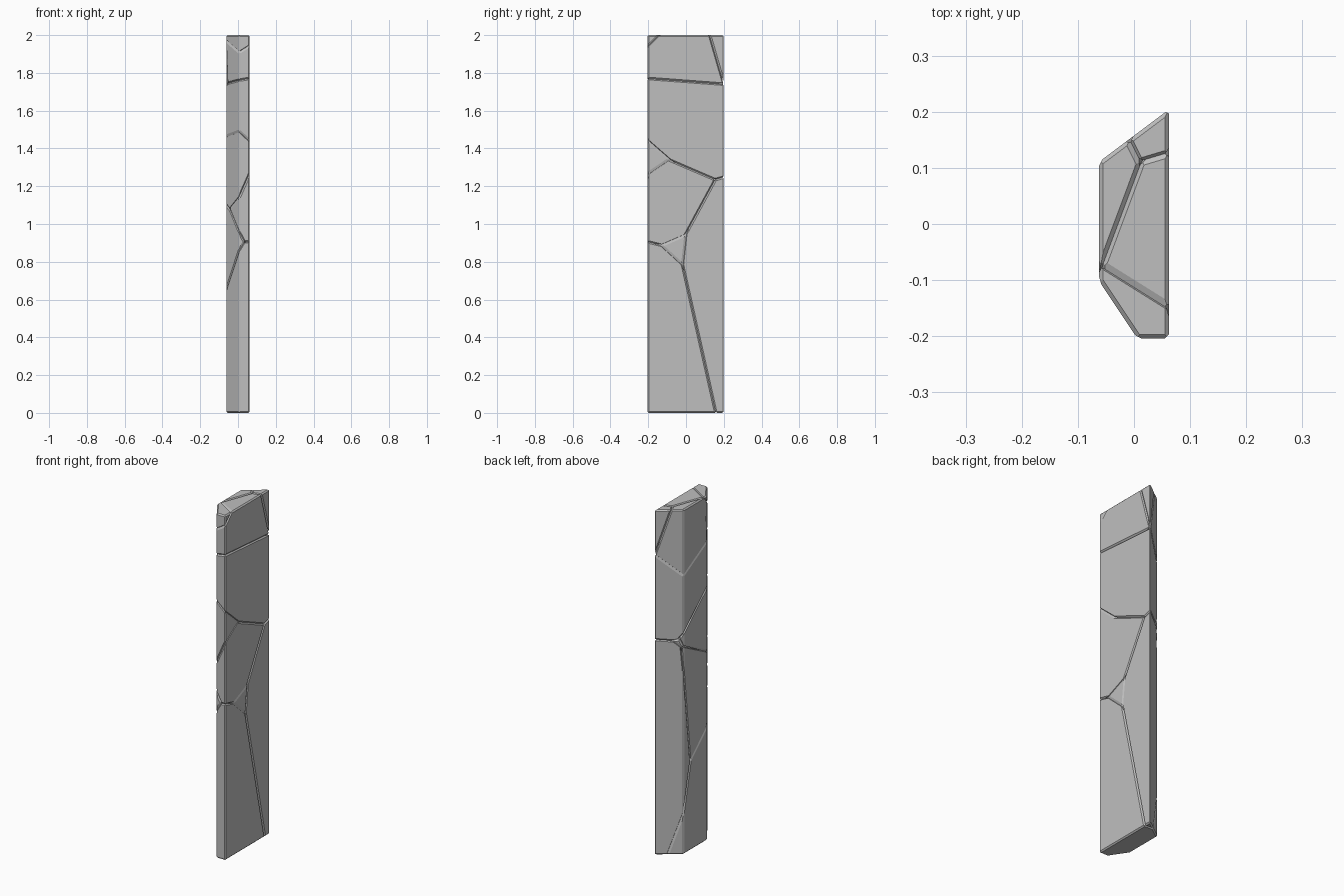
import bpy
import bmesh
from mathutils import Vector

if "Cube" in bpy.data.objects:
    bpy.data.objects.remove(bpy.data.objects["Cube"], do_unlink=True)

HEIGHT = 2.0
CHAMFER = 0.007
OUTLINE = [(0.062, -0.204), (0.062, 0.204), (-0.062, 0.111), (-0.062, -0.102), (0.006, -0.204)]

stone = bpy.data.materials.new("stone_grey")
stone.use_nodes = True
GREY = (0.52, 0.52, 0.52, 1)
stone.diffuse_color = GREY
shader = next(n for n in stone.node_tree.nodes if n.type == "BSDF_PRINCIPLED")
shader.inputs["Base Color"].default_value = GREY
shader.inputs["Roughness"].default_value = 0.8


def plane(point, normal):
    return Vector(point), Vector(normal).normalized()


def sloped(point, sx, sy):
    """Crack surface rising by sx along x and sy along y."""
    return plane(point, (-sx, -sy, 1))


# Crack surfaces, named after the two pieces they part
front_top = plane((0.06, -0.145, 2), (0.625, 1, -1))
corner_mid = plane((0.06, 0.125, 2), (-0.3, 1, 0.29))
corner_left = plane((0.01, 0.11, 2), (1, 0.5, 0.365))
left_mid = plane((-0.055, -0.07, 2), (1, -0.374, 0.054))
mid_upper = sloped((0.06, 0.2, 1.74), 0.158, -0.075)
left_upper = sloped((0.06, 0.2, 1.74), 1.41, -0.543)
upper_wedge = sloped((0.06, -0.2, 1.44), -0.92, -0.87)
upper_core = sloped((0.06, -0.09, 1.34), 0, -0.43)
upper_back = sloped((0.06, 0.155, 1.235), -0.11, 0.3)
wedge_core = sloped((0.06, -0.09, 1.34), 2.26, 0.68)
core_back = sloped((0.06, 0.155, 1.235), -0.35, 1.84)
core_side = sloped((0.06, 0, 0.945), -1.84, 0.43)
wedge_side = sloped((-0.045, -0.123, 1.08), -0.57, 0.507)
core_base = sloped((0.06, -0.14, 0.89), 0, -0.25)
side_base = sloped((0.035, -0.2, 0.907), 1.67, -0.91)
side_back = plane((0.06, 0, 0.945), (0.8, 1, -0.11))
base_back = plane((0.06, -0.018, 0.782), (0.05, 1, 0.225))

# Each piece: surfaces it lies above, then surfaces it lies below
PIECES = {
    "front_top_chip": ([], [front_top]),
    "back_top_chip": ([corner_mid, corner_left], []),
    "left_top_piece": ([front_top, left_upper], [corner_left, left_mid]),
    "middle_top_piece": ([front_top, left_mid, mid_upper], [corner_mid]),
    "upper_piece": ([upper_wedge, upper_core, upper_back], [mid_upper, left_upper]),
    "front_wedge": ([wedge_core, wedge_side], [upper_wedge]),
    "core_piece": ([core_back, core_side, core_base], [wedge_core, upper_core]),
    "side_piece": ([side_base], [core_side, side_back, wedge_side]),
    "back_piece": ([side_back, base_back], [upper_back, core_back]),
    "front_base_piece": ([], [core_base, side_base, base_back]),
}


def trim(bm, point, normal):
    """Cut away what lies on the normal's side and close the cut."""
    geom = bm.verts[:] + bm.edges[:] + bm.faces[:]
    bmesh.ops.bisect_plane(bm, geom=geom, dist=1e-6, plane_co=point,
                           plane_no=normal, clear_outer=True)
    rim = [e for e in bm.edges if e.is_boundary]
    if rim:
        bmesh.ops.holes_fill(bm, edges=rim, sides=0)


def chamfer(bm, width):
    """Slice a flat chamfer along every edge of a convex piece."""
    bmesh.ops.recalc_face_normals(bm, faces=bm.faces[:])
    bm.normal_update()
    cuts = []
    for e in bm.edges:
        if len(e.link_faces) != 2 or e.calc_length() < 1e-4:
            continue
        n = e.link_faces[0].normal + e.link_faces[1].normal
        half = min(n.length / 2, 1)
        if half < 0.1 or half > 0.99:
            continue
        n.normalize()
        mid = (e.verts[0].co + e.verts[1].co) / 2
        cuts.append((mid - n * width * (1 - half * half) ** 0.5, n))
    for point, normal in cuts:
        trim(bm, point, normal)


def build_piece(name, above, below):
    bm = bmesh.new()
    base = bm.faces.new([bm.verts.new((x, y, 0)) for x, y in OUTLINE])
    top = bmesh.ops.extrude_face_region(bm, geom=[base], use_keep_orig=True)["geom"]
    bmesh.ops.translate(bm, vec=(0, 0, HEIGHT),
                        verts=[v for v in top if isinstance(v, bmesh.types.BMVert)])
    for point, normal in above:
        trim(bm, point, -normal)
    for point, normal in below:
        trim(bm, point, normal)
    chamfer(bm, CHAMFER)
    bmesh.ops.recalc_face_normals(bm, faces=bm.faces[:])
    mesh = bpy.data.meshes.new(name)
    bm.to_mesh(mesh)
    bm.free()
    mesh.materials.append(stone)
    bpy.context.collection.objects.link(bpy.data.objects.new(name, mesh))


for piece_name, (above_list, below_list) in PIECES.items():
    build_piece(piece_name, above_list, below_list)
